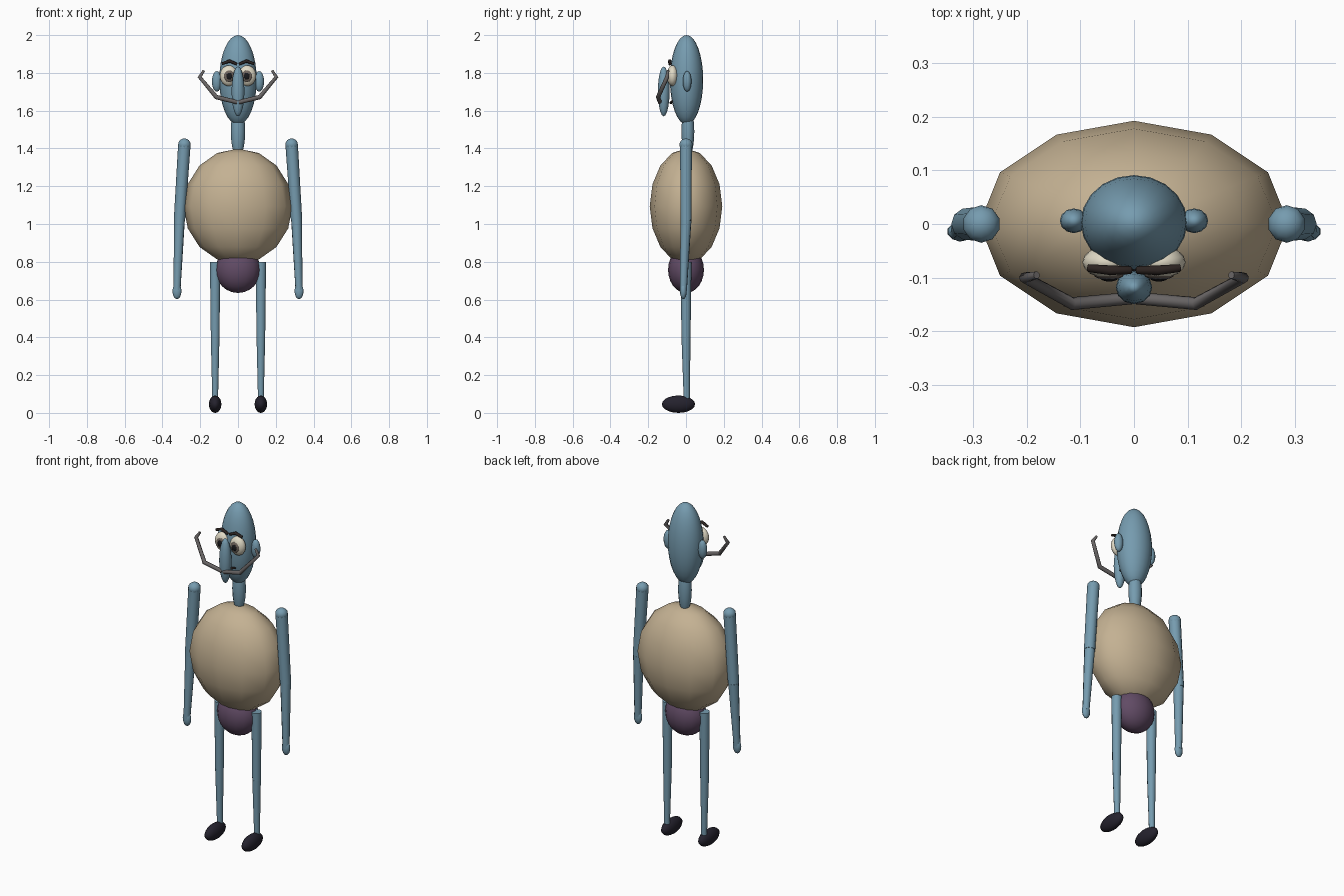
import bpy, math
from mathutils import Vector

cube = bpy.data.objects.get("Cube")
if cube:
    bpy.data.objects.remove(cube, do_unlink=True)


def material(name, r, g, b):
    m = bpy.data.materials.new(name)
    m.use_nodes = True
    m.diffuse_color = (r, g, b, 1)
    bsdf = m.node_tree.nodes["Principled BSDF"]
    bsdf.inputs["Base Color"].default_value = (r, g, b, 1)
    bsdf.inputs["Roughness"].default_value = 0.8
    return m


SKIN = material("blue skin", 0.18, 0.33, 0.43)
TAN = material("tan shirt", 0.55, 0.44, 0.29)
PURPLE = material("purple shorts", 0.12, 0.07, 0.13)
SHOE = material("dark shoe", 0.018, 0.016, 0.027)
CREAM = material("cream eye", 0.75, 0.70, 0.56)
IRIS = material("brown grey iris", 0.16, 0.13, 0.11)
PUPIL = material("black pupil", 0.01, 0.01, 0.012)
BROW = material("dark brown hair", 0.025, 0.017, 0.015)
GREY = material("grey moustache", 0.14, 0.13, 0.13)


def finish(name, mat, angle):
    ob = bpy.context.object
    ob.name = name
    ob.data.materials.clear()
    ob.data.materials.append(mat)
    bpy.ops.object.shade_smooth_by_angle(angle=math.radians(angle))
    return ob


def ball(name, mat, centre, radii, segments=16, rings=12):
    bpy.ops.mesh.primitive_uv_sphere_add(segments=segments, ring_count=rings, radius=1, location=centre)
    bpy.context.object.scale = radii
    bpy.ops.object.transform_apply(location=False, rotation=False, scale=True)
    return finish(name, mat, 80)


def limb(name, mat, start, end, r1, r2, sides=10):
    a, b = Vector(start), Vector(end)
    bpy.ops.mesh.primitive_cone_add(vertices=sides, radius1=r1, radius2=r2,
                                    depth=(b - a).length, location=(a + b) / 2)
    bpy.context.object.rotation_euler = (b - a).to_track_quat('Z', 'Y').to_euler()
    return finish(name, mat, 50)


def tube(name, mat, points, radius, tapers):
    curve = bpy.data.curves.new(name, 'CURVE')
    curve.dimensions = '3D'
    curve.bevel_depth = radius
    curve.bevel_resolution = 2
    curve.use_fill_caps = True
    spline = curve.splines.new('POLY')
    spline.points.add(len(points) - 1)
    for p, co, t in zip(spline.points, points, tapers):
        p.co = (*co, 1)
        p.radius = t
    curve.materials.append(mat)
    ob = bpy.data.objects.new(name, curve)
    bpy.context.collection.objects.link(ob)
    return ob


# Torso, hips, neck and head
ball("torso", TAN, (0, 0, 1.094), (0.288, 0.192, 0.305), 12, 8)
ball("hips", PURPLE, (0, 0, 0.757), (0.12, 0.095, 0.122), 16, 12)
ball("neck", SKIN, (0, 0.01, 1.49), (0.038, 0.034, 0.14), 12, 10)
ball("head", SKIN, (0, 0.003, 1.763), (0.099, 0.088, 0.237), 20, 16)
ball("nose", SKIN, (0, -0.118, 1.702), (0.034, 0.031, 0.132), 12, 10)

# Mouth
tube("mouth", BROW, [(-0.035, -0.074, 1.65), (0, -0.08, 1.642), (0.035, -0.074, 1.65)],
     0.008, (0.6, 1, 0.6))

for side, s in (("left", 1), ("right", -1)):
    # Face
    ball(side + "_ear", SKIN, (s * 0.112, 0.006, 1.755), (0.026, 0.023, 0.055), 12, 8)
    ball(side + "_eye", CREAM, (s * 0.049, -0.071, 1.785), (0.047, 0.03, 0.055))
    ball(side + "_iris", IRIS, (s * 0.047, -0.094, 1.783), (0.028, 0.010, 0.031))
    ball(side + "_pupil", PUPIL, (s * 0.046, -0.101, 1.783), (0.016, 0.006, 0.018))
    tube(side + "_eyebrow", BROW,
         [(s * 0.006, -0.086, 1.846), (s * 0.045, -0.086, 1.863), (s * 0.085, -0.082, 1.848)],
         0.009, (0.8, 1, 0.8))
    tube(side + "_moustache", GREY,
         [(s * 0.005, -0.138, 1.645), (s * 0.115, -0.148, 1.672),
          (s * 0.203, -0.1, 1.778), (s * 0.181, -0.095, 1.812)],
         0.0115, (1, 1.05, 0.95, 0.6))

    # Arm
    shoulder, elbow, wrist = (s * 0.284, 0, 1.42), (s * 0.310, 0, 1.02), (s * 0.323, -0.014, 0.65)
    ball(side + "_shoulder", SKIN, shoulder, (0.035, 0.035, 0.033), 10, 8)
    limb(side + "_upper_arm", SKIN, shoulder, elbow, 0.033, 0.030)
    limb(side + "_forearm", SKIN, elbow, wrist, 0.029, 0.019)
    ball(side + "_hand", SKIN, (s * 0.323, -0.014, 0.645), (0.025, 0.018, 0.043), 10, 8)

    # Leg and shoe
    hip, knee, ankle = (s * 0.121, 0, 0.80), (s * 0.121, 0, 0.40), (s * 0.121, 0.004, 0.07)
    limb(side + "_thigh", SKIN, hip, knee, 0.029, 0.024)
    limb(side + "_shin", SKIN, knee, ankle, 0.024, 0.016)
    ball(side + "_shoe", SHOE, (s * 0.121, -0.04, 0.046), (0.034, 0.088, 0.046), 14, 10)
